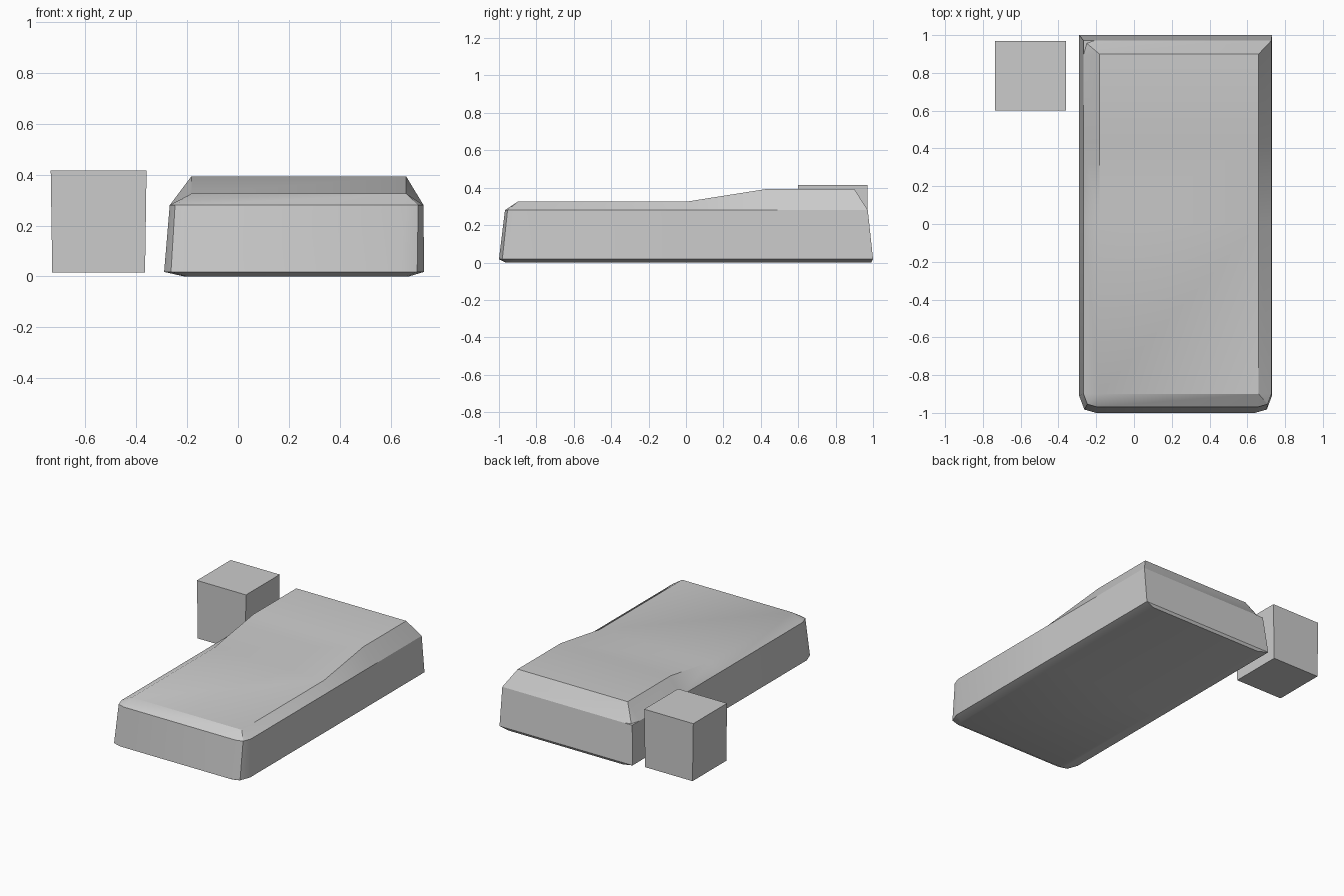
import bpy
import bmesh
import math

if "Cube" in bpy.data.objects:
    bpy.data.objects.remove(bpy.data.objects["Cube"], do_unlink=True)

GREY = (0.6, 0.6, 0.6, 1)
grey = bpy.data.materials.new("plain_grey")
grey.use_nodes = True
grey.diffuse_color = GREY
grey.node_tree.nodes["Principled BSDF"].inputs["Base Color"].default_value = GREY

BREAKS = (0, 0.43)  # where the top starts and stops rising


def finish(bm, name, smooth):
    bmesh.ops.remove_doubles(bm, verts=bm.verts, dist=0.0005)
    bmesh.ops.recalc_face_normals(bm, faces=bm.faces)
    mesh = bpy.data.meshes.new(name)
    bm.to_mesh(mesh)
    bm.free()
    mesh.materials.append(grey)
    obj = bpy.data.objects.new(name, mesh)
    bpy.context.collection.objects.link(obj)
    if smooth:
        bpy.ops.object.select_all(action="DESELECT")
        obj.select_set(True)
        bpy.context.view_layer.objects.active = obj
        bpy.ops.object.shade_smooth_by_angle(angle=math.radians(30))


def corner(x, y, sx, sy, cut):
    """Three points rounding a corner, from the side wall to the end wall."""
    dx, dy = cut
    return [(x, y - sy * dy), (x - sx * dx * 0.3, y - sy * dy * 0.2), (x - sx * dx, y)]


def outline(x0, x1, y0, y1, front=(0, 0), back_right=(0, 0)):
    """Closed outline with cut corners and matching points along both sides."""
    return (corner(x0, y0, -1, -1, front) + corner(x1, y0, 1, -1, front)[::-1]
            + [(x1, y) for y in BREAKS]
            + corner(x1, y1, 1, 1, (0, 0)) + corner(x0, y1, -1, 1, back_right)[::-1]
            + [(x0, y) for y in reversed(BREAKS)])


def top_height(y):
    t = min(max((y - BREAKS[0]) / (BREAKS[1] - BREAKS[0]), 0), 1)
    return 0.325 + 0.068 * t


# Slab: stacked outlines from underside to top
sections = [
    (outline(-0.21, 0.67, -0.965, 0.99, (0.03, 0.03)), 0),
    (outline(-0.29, 0.73, -1, 1, (0.09, 0.09)), 0.018),
    (outline(-0.268, 0.728, -0.968, 0.972, (0.07, 0.07)), 0.28),
    (outline(-0.268, 0.728, -0.968, 0.972, (0.07, 0.07), (0.06, 0.08)), 0.28),
    (outline(-0.183, 0.66, -0.9, 0.9), None),
]
bm = bmesh.new()
rings = [[bm.verts.new((x, y, top_height(y) if z is None else z)) for x, y in pts]
         for pts, z in sections]
count = len(rings[0])
for low, high in zip(rings, rings[1:]):
    for i in range(count):
        j = (i + 1) % count
        bm.faces.new((low[i], low[j], high[j], high[i]))
bm.faces.new(rings[0][::-1])

# Top surface: strips across from the left edge to the right edge
top = rings[-1]
right_edge = [top[0], top[15], top[14], top[13]]
left_edge = [top[5], top[6], top[7], top[8]]
for i in range(3):
    bm.faces.new((right_edge[i], left_edge[i], left_edge[i + 1], right_edge[i + 1]))
finish(bm, "slab", True)

# Small block standing beside the slab, slightly narrower at its base
bm = bmesh.new()
bmesh.ops.create_cube(bm, size=1)
for v in bm.verts:
    width = 0.376 if v.co.z > 0 else 0.364
    v.co = (-0.547 + v.co.x * width, 0.785 + v.co.y * 0.37, 0.215 + v.co.z * 0.4)
finish(bm, "side_block", False)
